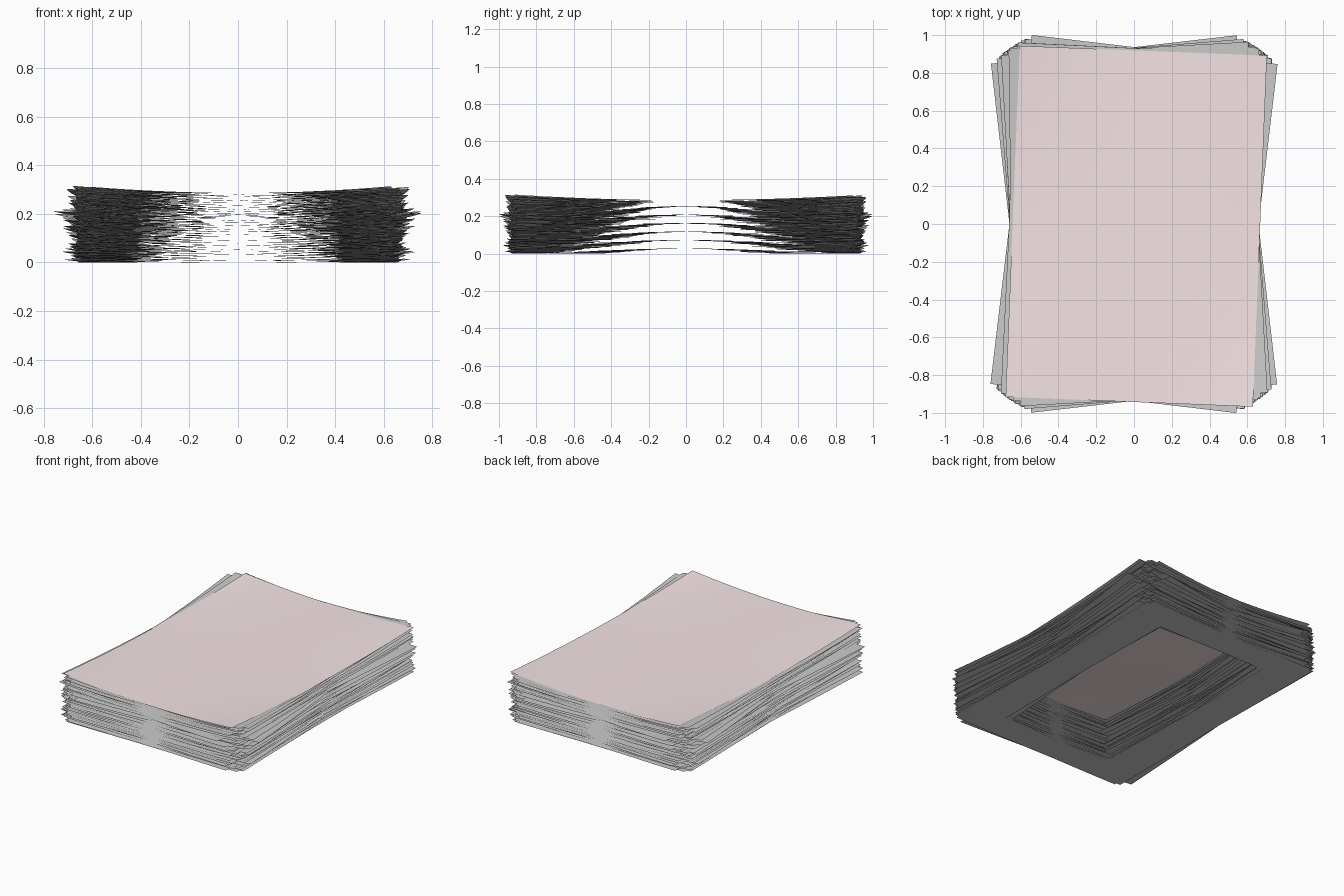
import bpy, bmesh, math, random

if "Cube" in bpy.data.objects:
    bpy.data.objects.remove(bpy.data.objects["Cube"])

random.seed(7)
HALF_X, HALF_Y = 0.655, 0.93      # half size of a sheet
HOLE_X, HOLE_Y = 0.42, 0.745      # half size of the hidden cut-out
COUNT, HEIGHT = 100, 0.284


def stops(half, hole, border, middle):
    """Grid lines across a sheet, with lines on both cut-out edges."""
    side = [half + (hole - half) * i / border for i in range(border)]
    mid = [-hole + 2 * hole * i / middle for i in range(middle + 1)]
    return [-s for s in side] + mid + side[::-1]


XS = stops(HALF_X, HOLE_X, 3, 6)
YS = stops(HALF_Y, HOLE_Y, 3, 8)


def add_sheet(bm, z, angle, curl, hollow, dx=0.0, dy=0.0):
    """One thin sheet, turned a little, with its corners curling up."""
    c, s = math.cos(angle), math.sin(angle)
    corner_gain = [random.uniform(0.75, 1.1) for _ in range(4)]
    rows = []
    for y in YS:
        row = []
        for x in XS:
            gain = corner_gain[(x > 0) + 2 * (y > 0)]
            lift = curl * gain * (x / HALF_X) ** 2 * (y / HALF_Y) ** 2
            row.append(bm.verts.new((x * c - y * s + dx, x * s + y * c + dy, z + lift)))
        rows.append(row)
    for j in range(len(YS) - 1):
        for i in range(len(XS) - 1):
            mx, my = (XS[i] + XS[i + 1]) / 2, (YS[j] + YS[j + 1]) / 2
            if hollow and abs(mx) < HOLE_X and abs(my) < HOLE_Y:
                continue
            bm.faces.new((rows[j][i], rows[j][i + 1], rows[j + 1][i + 1], rows[j + 1][i]))
    bmesh.ops.delete(bm, geom=[v for v in bm.verts if not v.link_faces], context='VERTS')


def finish(bm, name):
    mesh = bpy.data.meshes.new(name)
    bm.to_mesh(mesh)
    bm.free()
    mesh.shade_smooth()
    obj = bpy.data.objects.new(name, mesh)
    bpy.context.collection.objects.link(obj)
    return obj


# Grey stack of hollow sheets, flatter at the bottom; two stick out further
bm = bmesh.new()
outliers = {64: 0.115, 68: -0.118}
for n in range(COUNT):
    t = n / COUNT
    angle = max(-0.08, min(0.08, random.gauss(0, 0.04)))
    angle = outliers.get(n, angle)
    add_sheet(bm, HEIGHT * t, angle, 0.008 + 0.02 * t, True,
              random.uniform(-0.006, 0.006) if n not in outliers else 0)
finish(bm, "paper_stack")

# Full pink sheet closing the top
bm = bmesh.new()
add_sheet(bm, HEIGHT + 0.001, -0.04, 0.032, False, 0.012, -0.012)
top = finish(bm, "top_sheet")
pink = bpy.data.materials.new("pale_pink")
pink.diffuse_color = (0.92, 0.78, 0.78, 1)
pink.use_nodes = True
pink.node_tree.nodes["Principled BSDF"].inputs["Base Color"].default_value = pink.diffuse_color
top.data.materials.append(pink)
